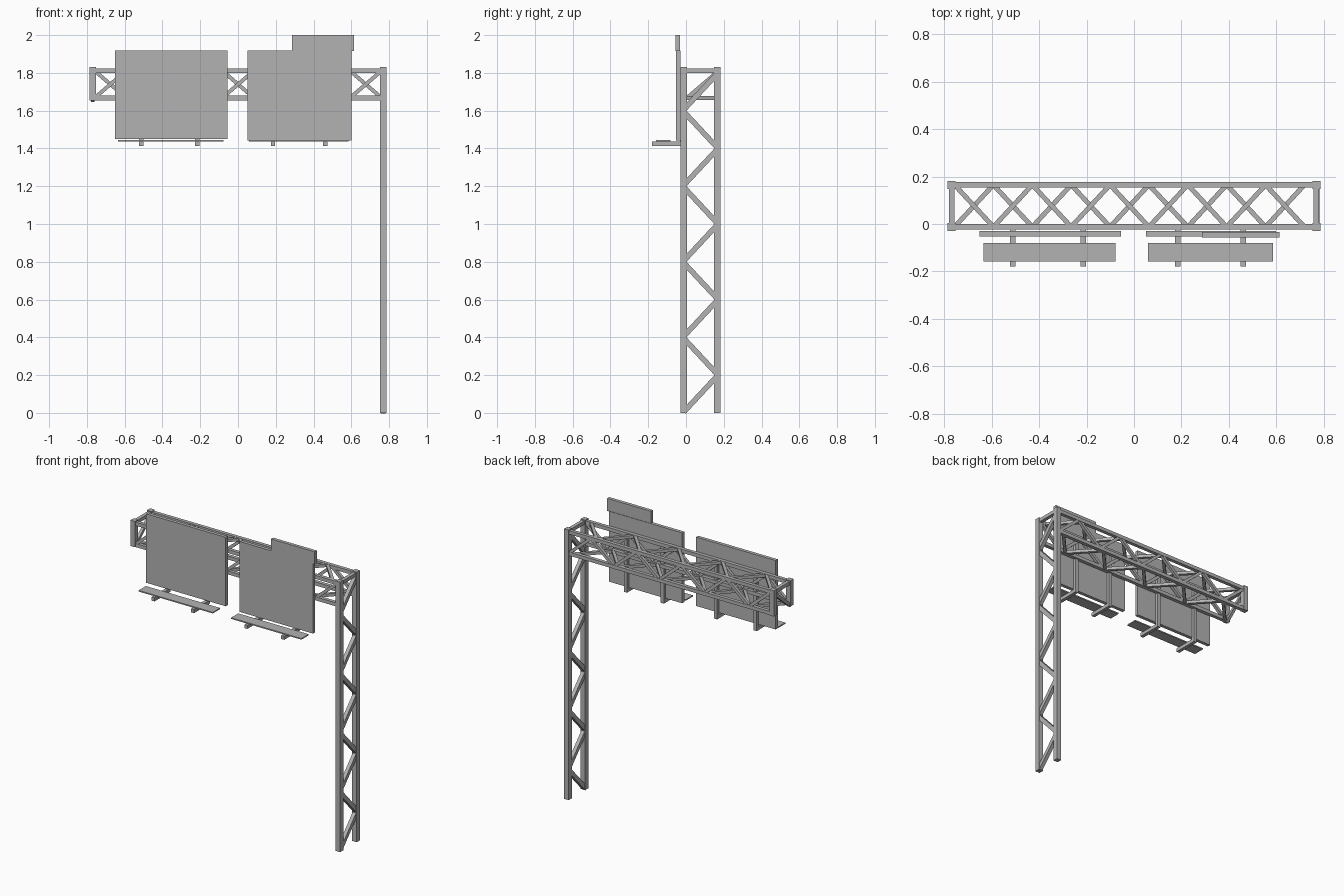
import bpy
from mathutils import Vector, Matrix

cube = bpy.data.objects.get("Cube")
if cube:
    bpy.data.objects.remove(cube, do_unlink=True)

steel = bpy.data.materials.new("grey steel")
steel.use_nodes = True
GREY = (0.45, 0.45, 0.45, 1)
steel.diffuse_color = GREY
steel.node_tree.nodes["Principled BSDF"].inputs["Base Color"].default_value = GREY

UNIT = [(x, y, z) for x in (-.5, .5) for y in (-.5, .5) for z in (-.5, .5)]
FACES = [(0, 1, 3, 2), (4, 6, 7, 5), (0, 4, 5, 1), (2, 3, 7, 6), (0, 2, 6, 4), (1, 5, 7, 3)]


def make(name, matrix):
    mesh = bpy.data.meshes.new(name)
    mesh.from_pydata([matrix @ Vector(v) for v in UNIT], [], FACES)
    mesh.materials.append(steel)
    obj = bpy.data.objects.new(name, mesh)
    bpy.context.collection.objects.link(obj)


def box(name, xs, ys, zs):
    """Box given by its extents on each axis."""
    spans = (xs, ys, zs)
    centre = Vector([(a + b) / 2 for a, b in spans])
    size = [b - a for a, b in spans]
    make(name, Matrix.Translation(centre) @ Matrix.Diagonal((*size, 1)))


def bar(name, start, end, normal, width, depth):
    """Flat bar between two points; depth is measured along the normal."""
    a, b, n = Vector(start), Vector(end), Vector(normal)
    along = (b - a).normalized()
    side = n.cross(along)
    rot = Matrix((along, side, n)).transposed().to_4x4()
    make(name, Matrix.Translation((a + b) / 2) @ rot
         @ Matrix.Diagonal(((b - a).length, width, depth, 1)))


def around(c, size):
    return (c - size / 2, c + size / 2)


FRONT, BACK = -0.012, 0.165      # truss sides
LOW, HIGH = 1.667, 1.812         # truss chord heights
END = 0.769
TOP = 1.83
POST, CHORD, BRACE = 0.034, 0.024, 0.02

# Tall support and short end posts
for side, y in (("front", FRONT), ("back", BACK)):
    box(f"{side}_support_post", around(END, POST), around(y, POST), (0, TOP))
    box(f"{side}_end_post", around(-END, POST), around(y, POST), (1.655, TOP))
    for level, z in (("lower", LOW), ("upper", HIGH)):
        box(f"{side}_{level}_chord", (-END, END), around(y, CHORD), around(z, CHORD))

# Cross members joining the post tops
for name, x in (("left", END), ("right", -END)):
    box(f"{name}_top_crossbar", around(x, CHORD), (FRONT, BACK), around(HIGH, CHORD))
bar("end_brace", (-END, FRONT, 1.653), (-END, BACK, 1.805), (1, 0, 0), BRACE, BRACE)

# Zigzag lattice of the tall support
for i in range(9):
    ya, yb = (FRONT, BACK) if i % 2 == 0 else (BACK, FRONT)
    z = 0.2 * i
    bar("support_lattice", (END, ya, z + .005), (END, yb, z + .195),
        (1, 0, 0), 0.028, 0.025)

# Zigzag lattices on the four truss sides, mirrored on opposite sides
for i in range(9):
    x = -0.76 + 0.169 * i
    for flip, y in ((0, FRONT), (1, BACK)):
        za, zb = (LOW, HIGH) if (i + flip) % 2 == 0 else (HIGH, LOW)
        bar("side_lattice", (x, y, za), (x + .169, y, zb), (0, 1, 0), BRACE, BRACE)
    x = -0.757 + 0.164 * i
    for flip, z in ((0, LOW), (1, HIGH)):
        ya, yb = (FRONT, BACK) if (i + flip) % 2 == 0 else (BACK, FRONT)
        bar("flat_lattice", (x, ya, z), (x + .164, yb, z), (0, 0, 1), BRACE, BRACE)

# Sign boards
BOARD_Y = (-0.053, -0.03)
box("right_sign_board", (-.651, -.055), BOARD_Y, (1.451, 1.918))
box("left_sign_board", (.05, .60), BOARD_Y, (1.441, 1.918))
box("sign_tab", (.286, .614), (-.056, -.033), (1.915, 2.0))

# Walkways under the boards, on arms hung from struts
box("right_walkway", (-.634, -.078), (-.158, -.081), (1.436, 1.444))
box("left_walkway", (.059, .586), (-.158, -.081), (1.436, 1.444))
for x in (-.512, -.215, .185, .461):
    box("walkway_arm", around(x, .023), (-.18, -.012), (1.413, 1.437))
    box("board_strut", around(x, .023), (-.031, -.01), (1.413, 1.82))
